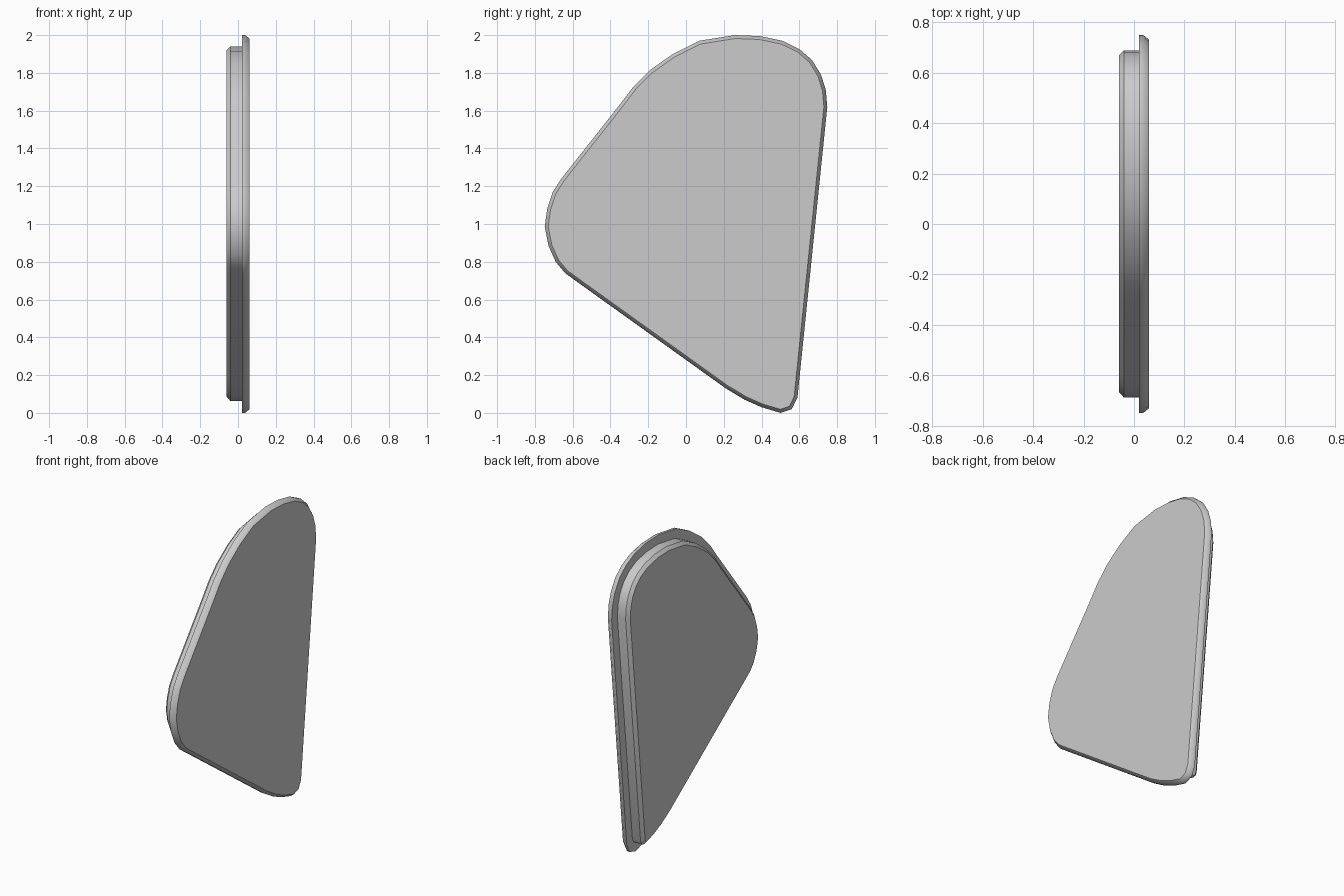
import bpy
import bmesh
from mathutils import Vector, Matrix
from math import radians

cube = bpy.data.objects.get("Cube")
if cube:
    bpy.data.objects.remove(cube, do_unlink=True)

# Rounded outline of the cover as (y, z), anticlockwise
OUTLINE = [Vector(p) for p in (
    (.26, 2), (.07, 1.97), (-.07, 1.9), (-.19, 1.815), (-.28, 1.725), (-.36, 1.62),
    (-.66, 1.24), (-.705, 1.17), (-.735, 1.08), (-.748, .985), (-.728, .885),
    (-.69, .8), (-.64, .74), (-.585, .7),
    (.21, .13), (.31, .07), (.4, .03), (.5, 0), (.56, .02), (.59, .08),
    (.748, 1.62), (.74, 1.71), (.715, 1.79), (.667, 1.868), (.6, 1.926),
    (.51, 1.97), (.39, 1.995))]

# Section through the rim as (x, inset): chamfered plug, step, chamfered flange
SECTION = [(-.06, .08), (-.04, .06), (.02, .06), (.02, 0), (.038, 0), (.06, .018)]


def inset(points, distance):
    """Move every side of the outline inwards by the same distance."""
    turn = Matrix.Rotation(radians(90), 2)
    result = []
    for i, p in enumerate(points):
        a = turn @ (p - points[i - 1]).normalized()
        b = turn @ (points[(i + 1) % len(points)] - p).normalized()
        result.append(p + (a + b) * distance / (1 + a.dot(b)))
    return result


# Loft the outline through the section and close both ends
bm = bmesh.new()
rings = [[bm.verts.new((x, p.x, p.y)) for p in inset(OUTLINE, d)] for x, d in SECTION]
for low, high in zip(rings, rings[1:]):
    for i in range(len(low)):
        bm.faces.new((low[i - 1], low[i], high[i], high[i - 1]))
bm.faces.new(rings[0])
bm.faces.new(rings[-1])
bmesh.ops.recalc_face_normals(bm, faces=bm.faces)

mesh = bpy.data.meshes.new("flanged_cover")
bm.to_mesh(mesh)
bm.free()
cover = bpy.data.objects.new("flanged_cover", mesh)
bpy.context.collection.objects.link(cover)

# Single grey colour
grey = bpy.data.materials.new("light_grey")
grey.use_nodes = True
grey.diffuse_color = (.6, .6, .6, 1)
grey.node_tree.nodes["Principled BSDF"].inputs["Base Color"].default_value = (.6, .6, .6, 1)
mesh.materials.append(grey)

# Smooth around the outline, sharp at the chamfers
bpy.ops.object.select_all(action="DESELECT")
cover.select_set(True)
bpy.context.view_layer.objects.active = cover
bpy.ops.object.shade_smooth_by_angle(angle=radians(40))
